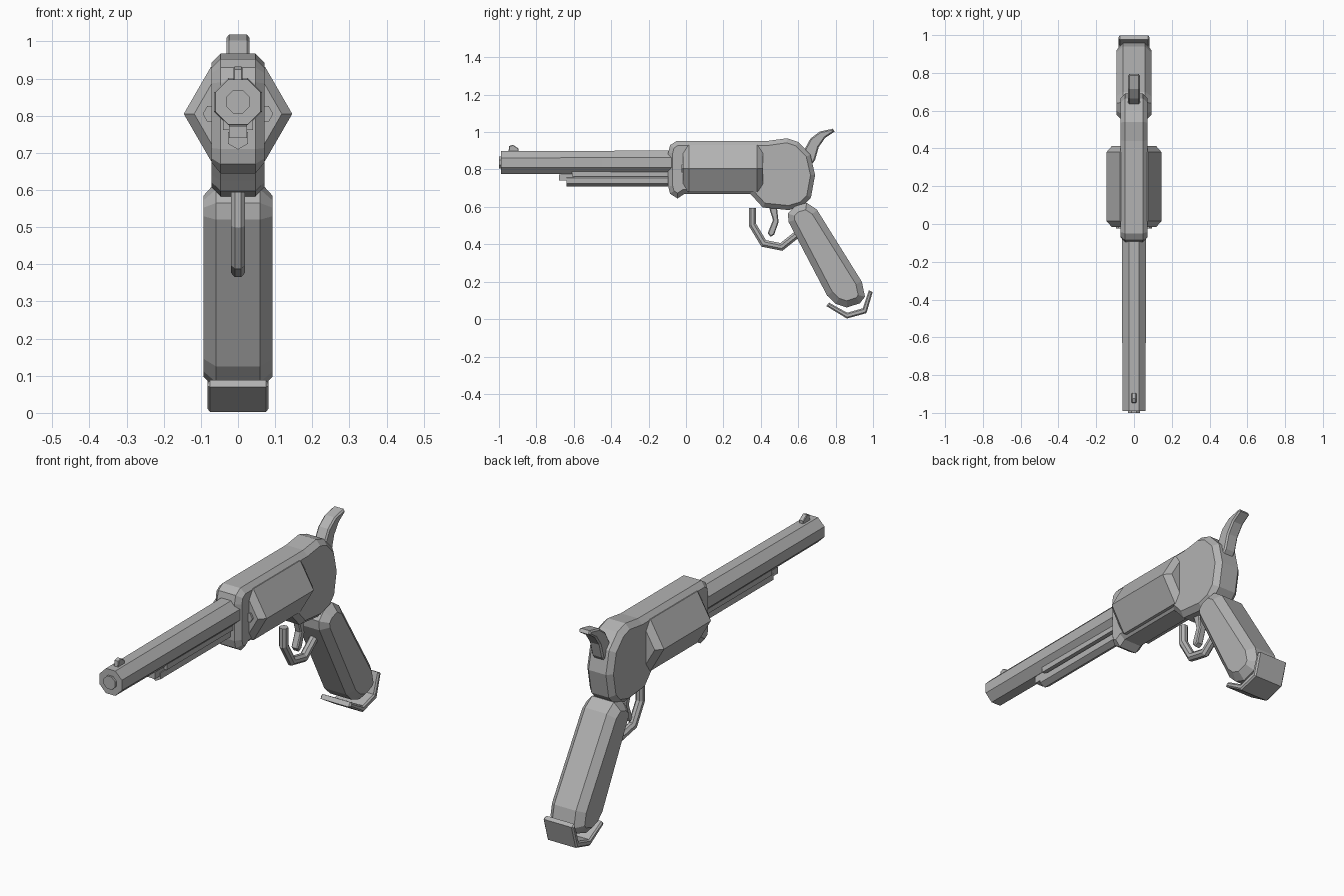
import bpy, bmesh, math
from mathutils import Vector, Matrix

cube = bpy.data.objects.get("Cube")
if cube:
    bpy.data.objects.remove(cube, do_unlink=True)

steel = bpy.data.materials.new("plain_grey")
steel.use_nodes = True
GREY = (0.45, 0.45, 0.45, 1)
steel.diffuse_color = GREY
steel.node_tree.nodes["Principled BSDF"].inputs["Base Color"].default_value = GREY


def finish(name, bm):
    bmesh.ops.recalc_face_normals(bm, faces=bm.faces)
    mesh = bpy.data.meshes.new(name)
    bm.to_mesh(mesh)
    bm.free()
    mesh.materials.append(steel)
    obj = bpy.data.objects.new(name, mesh)
    bpy.context.collection.objects.link(obj)
    return obj


def plate(name, outline, half, bevel=0.0):
    """Side outline in (y, z), extruded across x with bevelled rims."""
    bm = bmesh.new()
    face = bm.faces.new([bm.verts.new((-half, y, z)) for y, z in outline])
    out = bmesh.ops.extrude_face_region(bm, geom=[face])
    verts = [g for g in out["geom"] if isinstance(g, bmesh.types.BMVert)]
    bmesh.ops.translate(bm, verts=verts, vec=(2 * half, 0, 0))
    if bevel:
        rims = [e for e in bm.edges
                if abs(e.verts[0].co.x - e.verts[1].co.x) < 1e-5]
        bmesh.ops.bevel(bm, geom=rims, offset=bevel, segments=1,
                        affect='EDGES', clamp_overlap=True)
    return finish(name, bm)


def prism(name, sides, rings, x=0, z=0, turn=0.0):
    """Faceted solid along y from (y, radius) rings."""
    bm = bmesh.new()
    loops = []
    for y, r in rings:
        angles = [math.tau * i / sides + turn for i in range(sides)]
        loops.append([bm.verts.new((x + r * math.cos(a), y, z + r * math.sin(a)))
                      for a in angles])
    for a, b in zip(loops, loops[1:]):
        for i in range(sides):
            j = (i + 1) % sides
            bm.faces.new((a[i], a[j], b[j], b[i]))
    bm.faces.new(loops[0])
    bm.faces.new(loops[-1])
    return finish(name, bm)


def tube(name, path, radius, sides=8):
    """Mitred tube through (y, z) points."""
    bm = bmesh.new()
    pts = [Vector((0, y, z)) for y, z in path]
    loops = []
    for i, p in enumerate(pts):
        before = (p - pts[i - 1]).normalized() if i else None
        after = (pts[i + 1] - p).normalized() if i + 1 < len(pts) else None
        d = ((before or after) + (after or before)).normalized()
        side = Vector((0, -d.z, d.y)) / d.dot(after or before)
        loops.append([bm.verts.new(p + radius * (Vector((math.cos(a), 0, 0)) + side * math.sin(a)))
                      for a in [math.tau * (k + 0.5) / sides for k in range(sides)]])
    for a, b in zip(loops, loops[1:]):
        for k in range(sides):
            j = (k + 1) % sides
            bm.faces.new((a[k], a[j], b[j], b[k]))
    bm.faces.new(loops[0])
    bm.faces.new(loops[-1])
    return finish(name, bm)


# Barrel with its bore plug, and front sight
EIGHTH = math.pi / 8
prism("barrel", 8, [(-0.99, 0.066), (-0.45, 0.068), (-0.05, 0.07)], z=0.837, turn=EIGHTH)
prism("muzzle_plug", 8, [(-1.0, 0.034), (-0.97, 0.034)], z=0.837, turn=EIGHTH)
plate("front_sight", [(-0.95, 0.89), (-0.945, 0.925), (-0.925, 0.932),
                      (-0.895, 0.912), (-0.895, 0.89)], 0.012, 0.003)

# Rod below the barrel
prism("ejector_rod", 6, [(-0.64, 0.031), (-0.05, 0.031)], z=0.74, turn=math.pi / 6)
plate("ejector_rod_lug", [(-0.68, 0.74), (-0.68, 0.772), (-0.60, 0.785), (-0.60, 0.74)], 0.024)
plate("ejector_rail", [(-0.61, 0.762), (-0.61, 0.79), (-0.05, 0.79), (-0.05, 0.762)], 0.04)

# Frame
plate("frame", [(-0.095, 0.89), (-0.085, 0.93), (-0.05, 0.953), (0.44, 0.953),
                (0.54, 0.967), (0.6, 0.947), (0.665, 0.88), (0.69, 0.77),
                (0.668, 0.65), (0.625, 0.605), (0.55, 0.583), (0.41, 0.597),
                (0.385, 0.625), (0.345, 0.668), (-0.01, 0.668), (-0.045, 0.645),
                (-0.085, 0.67), (-0.095, 0.71)], 0.071, 0.024)

# Six-sided drum and its side pins
prism("drum", 6, [(-0.015, 0.118), (0.015, 0.146), (0.38, 0.146), (0.412, 0.118)], z=0.805)
for side, label in ((1, "left"), (-1, "right")):
    prism("drum_pin_" + label, 6, [(-0.024, 0.025), (0.02, 0.025)], x=side * 0.07, z=0.805)

# Hammer, trigger and guard
plate("hammer", [(0.60, 0.86), (0.635, 0.91), (0.665, 0.965), (0.715, 1.003),
                 (0.785, 1.018), (0.795, 1.003), (0.745, 0.97), (0.71, 0.92),
                 (0.69, 0.85), (0.65, 0.80)], 0.031, 0.007)
plate("trigger", [(0.44, 0.61), (0.465, 0.53), (0.437, 0.46), (0.452, 0.44),
                  (0.472, 0.452), (0.495, 0.52), (0.485, 0.61)], 0.018, 0.005)
tube("trigger_guard", [(0.355, 0.594), (0.355, 0.505), (0.415, 0.405),
                       (0.51, 0.386), (0.59, 0.45)], 0.021)

# Grip and butt cap
plate("grip", [(0.545, 0.565), (0.58, 0.602), (0.645, 0.622), (0.70, 0.585),
               (0.94, 0.20), (0.957, 0.12), (0.93, 0.085), (0.86, 0.062),
               (0.80, 0.082), (0.755, 0.125), (0.548, 0.52)], 0.093, 0.034)
plate("butt_cap", [(0.75, 0.07), (0.86, 0.003), (0.965, 0.032), (0.998, 0.145),
                   (0.978, 0.155), (0.945, 0.058), (0.862, 0.034), (0.765, 0.088)], 0.082, 0.007)
